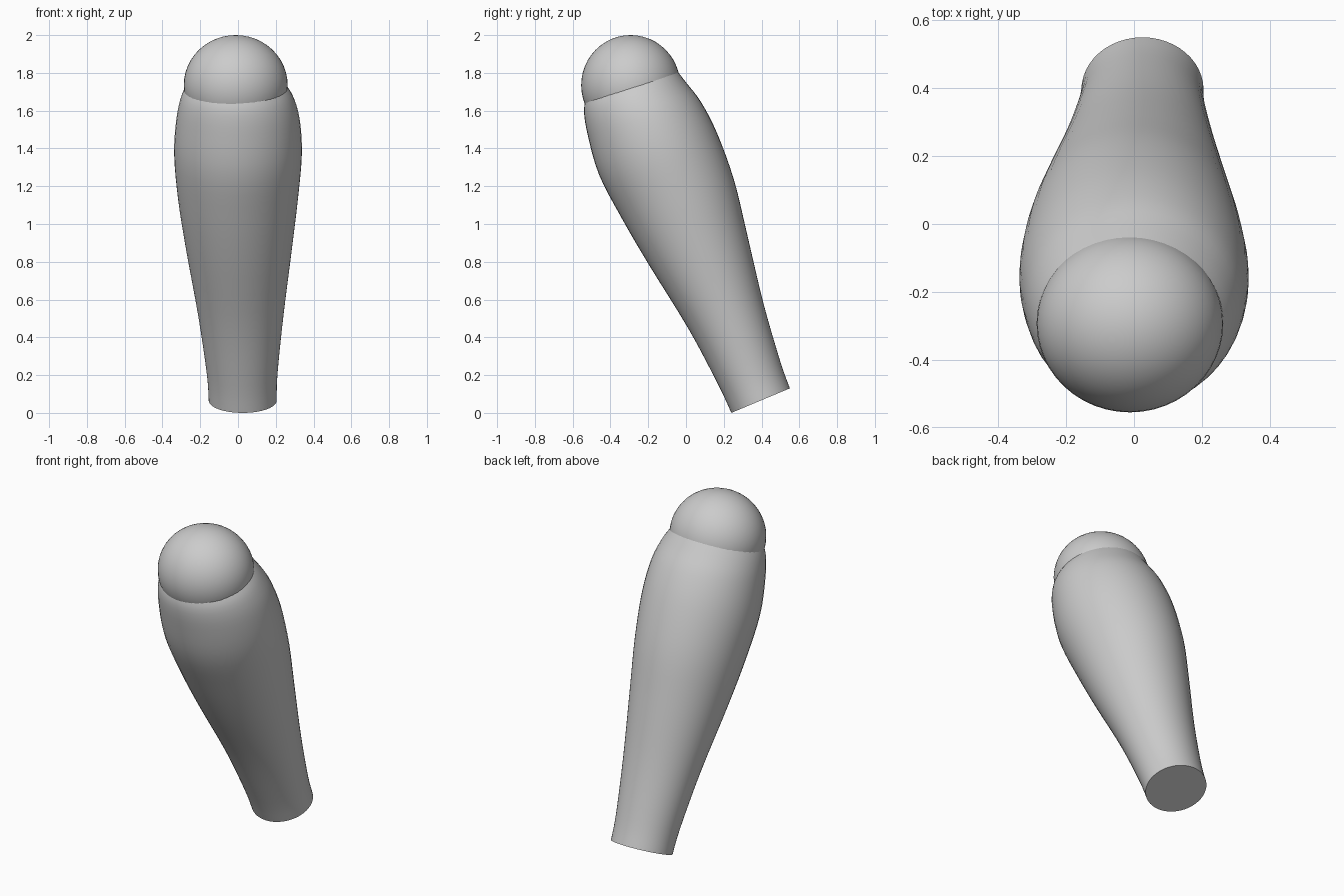
import bpy, bmesh, math
from mathutils import Vector

cube = bpy.data.objects.get("Cube")
if cube:
    bpy.data.objects.remove(cube, do_unlink=True)

grey = bpy.data.materials.new("plain grey")
grey.use_nodes = True
grey.diffuse_color = (0.6, 0.6, 0.6, 1)
grey.node_tree.nodes["Principled BSDF"].inputs["Base Color"].default_value = (0.6, 0.6, 0.6, 1)

SIDES, STEPS = 48, 4

# Cross-sections: front y, front z, back y, back z, centre x, half width
sections = [Vector(s) for s in (
    (0.24, 0.00, 0.55, 0.13, 0.025, 0.18),
    (0.175, 0.14, 0.50, 0.27, 0.022, 0.187),
    (0.016, 0.44, 0.41, 0.58, 0.015, 0.225),
    (-0.20, 0.79, 0.325, 0.94, 0.005, 0.28),
    (-0.34, 1.03, 0.255, 1.23, 0.0, 0.317),
    (-0.46, 1.26, 0.165, 1.48, 0.0, 0.338),
    (-0.52, 1.47, 0.08, 1.645, 0.0, 0.326),
    (-0.54, 1.60, 0.0, 1.75, -0.005, 0.295),
    (-0.525, 1.68, -0.055, 1.82, -0.01, 0.25),
)]


def smooth_sections(pts):
    """Catmull-Rom interpolation through the cross-sections."""
    out = []
    for i in range(len(pts) - 1):
        a, b, c = pts[max(i - 1, 0)], pts[i], pts[i + 1]
        d = pts[min(i + 2, len(pts) - 1)]
        for k in range(STEPS):
            t = k / STEPS
            out.append(b + (c - a) * (t / 2)
                       + (a * 2 - b * 5 + c * 4 - d) * (t * t / 2)
                       + (b * 3 - a - c * 3 + d) * (t ** 3 / 2))
    return out + [pts[-1]]


def finish(name, bm):
    bmesh.ops.recalc_face_normals(bm, faces=bm.faces)
    mesh = bpy.data.meshes.new(name)
    bm.to_mesh(mesh)
    bm.free()
    mesh.materials.append(grey)
    obj = bpy.data.objects.new(name, mesh)
    bpy.context.collection.objects.link(obj)
    bpy.ops.object.select_all(action="DESELECT")
    obj.select_set(True)
    bpy.context.view_layer.objects.active = obj
    bpy.ops.object.shade_smooth_by_angle(angle=math.radians(40))
    return obj


# Tapered, leaning body lofted through the elliptical sections
bm = bmesh.new()
rings = []
for yf, zf, yb, zb, cx, rx in smooth_sections(sections):
    centre = Vector((cx, (yf + yb) / 2, (zf + zb) / 2))
    depth = Vector((0, (yb - yf) / 2, (zb - zf) / 2))
    width = Vector((rx, 0, 0))
    angles = [math.tau * i / SIDES for i in range(SIDES)]
    rings.append([bm.verts.new(centre + width * math.cos(a) + depth * math.sin(a)) for a in angles])
for low, high in zip(rings, rings[1:]):
    for i in range(SIDES):
        j = (i + 1) % SIDES
        bm.faces.new((low[i], low[j], high[j], high[i]))
bm.faces.new(rings[0])
bm.faces.new(rings[-1])
finish("tapered_body", bm)

# Rounded ball at the upper end
bm = bmesh.new()
bmesh.ops.create_uvsphere(bm, u_segments=SIDES, v_segments=24, radius=1)
bmesh.ops.scale(bm, vec=(0.275, 0.262, 0.265), verts=bm.verts)
bmesh.ops.translate(bm, vec=(-0.012, -0.293, 1.735), verts=bm.verts)
finish("ball_end", bm)
